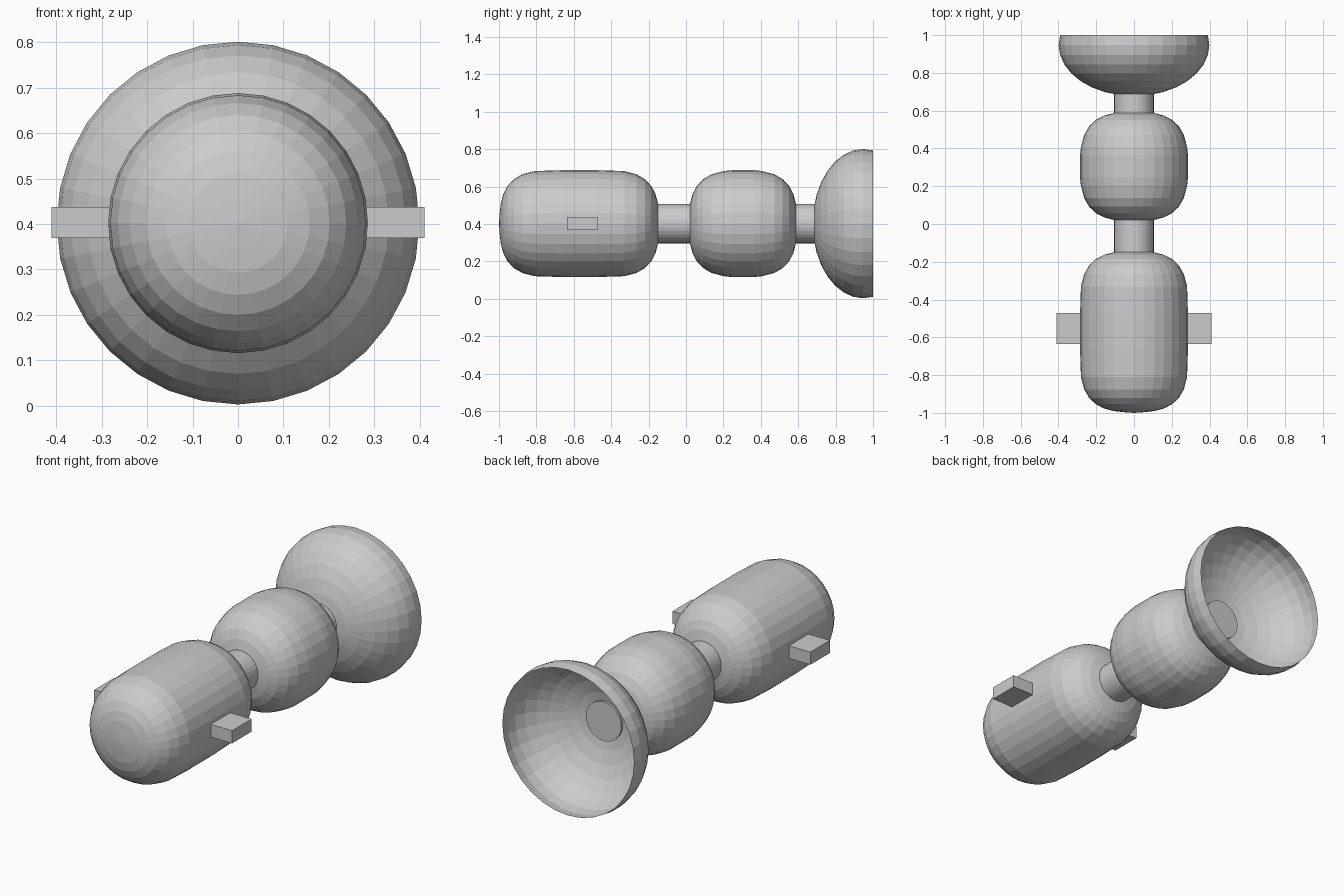
import bpy
import bmesh
import math

if "Cube" in bpy.data.objects:
    bpy.data.objects.remove(bpy.data.objects["Cube"])

SIDES = 32
AXIS_Z = 0.402


def finish(name, bm):
    bmesh.ops.recalc_face_normals(bm, faces=bm.faces)
    mesh = bpy.data.meshes.new(name)
    bm.to_mesh(mesh)
    bm.free()
    obj = bpy.data.objects.new(name, mesh)
    bpy.context.collection.objects.link(obj)
    return obj


def lathe(name, profile):
    """Spin (y, radius) points around the long axis; radius 0 makes a pole."""
    bm = bmesh.new()
    rings = []
    for y, r in profile:
        count = SIDES if r > 0 else 1
        rings.append([bm.verts.new((r * math.sin(2 * math.pi * i / SIDES), y,
                                    AXIS_Z + r * math.cos(2 * math.pi * i / SIDES)))
                      for i in range(count)])
    for a, b in zip(rings, rings[1:]):
        for i in range(SIDES):
            j = (i + 1) % SIDES
            quad = [a[i % len(a)], a[j % len(a)], b[j % len(b)], b[i % len(b)]]
            bm.faces.new(list(dict.fromkeys(quad)))
    return finish(name, bm)


def rounded_body(name, y0, y1):
    # blunt rounded ends: (distance from the end, radius)
    cap = [(0, 0), (0.004, 0.056), (0.01, 0.109), (0.023, 0.158), (0.046, 0.202),
           (0.08, 0.238), (0.125, 0.264), (0.19, 0.281)]
    mid = (y0 + y1) / 2
    centre = [(mid - (y1 - y0) * 0.1, 0.286), (mid + (y1 - y0) * 0.1, 0.286)]
    return lathe(name, [(y0 + d, r) for d, r in cap] + centre
                 + [(y1 - d, r) for d, r in reversed(cap)])


# Two blunt capsule bodies
rounded_body("front_body", -1.0, -0.14)
rounded_body("middle_body", 0.012, 0.597)

# Necks joining the bodies and the bell
for name, y0, y1 in (("front_neck", -0.17, 0.04), ("rear_neck", 0.57, 0.70)):
    lathe(name, [(y0, 0), (y0, 0.105), (y1, 0.105), (y1, 0)])

# Open bell: squashed sphere cut one ring past its widest point
depth, radius = 0.27, 0.399
centre_y = 1.0 - depth * math.sin(math.pi / 16)
lathe("rear_bell", [(centre_y - depth * math.cos(k * math.pi / 16),
                     radius * math.sin(k * math.pi / 16)) for k in range(10)])

# Side pegs
for side, name in ((-1, "left_peg"), (1, "right_peg")):
    bm = bmesh.new()
    bmesh.ops.create_cube(bm, size=1)
    bmesh.ops.scale(bm, vec=(0.16, 0.165, 0.068), verts=bm.verts)
    bmesh.ops.translate(bm, vec=(side * 0.33, -0.553, 0.403), verts=bm.verts)
    finish(name, bm)
